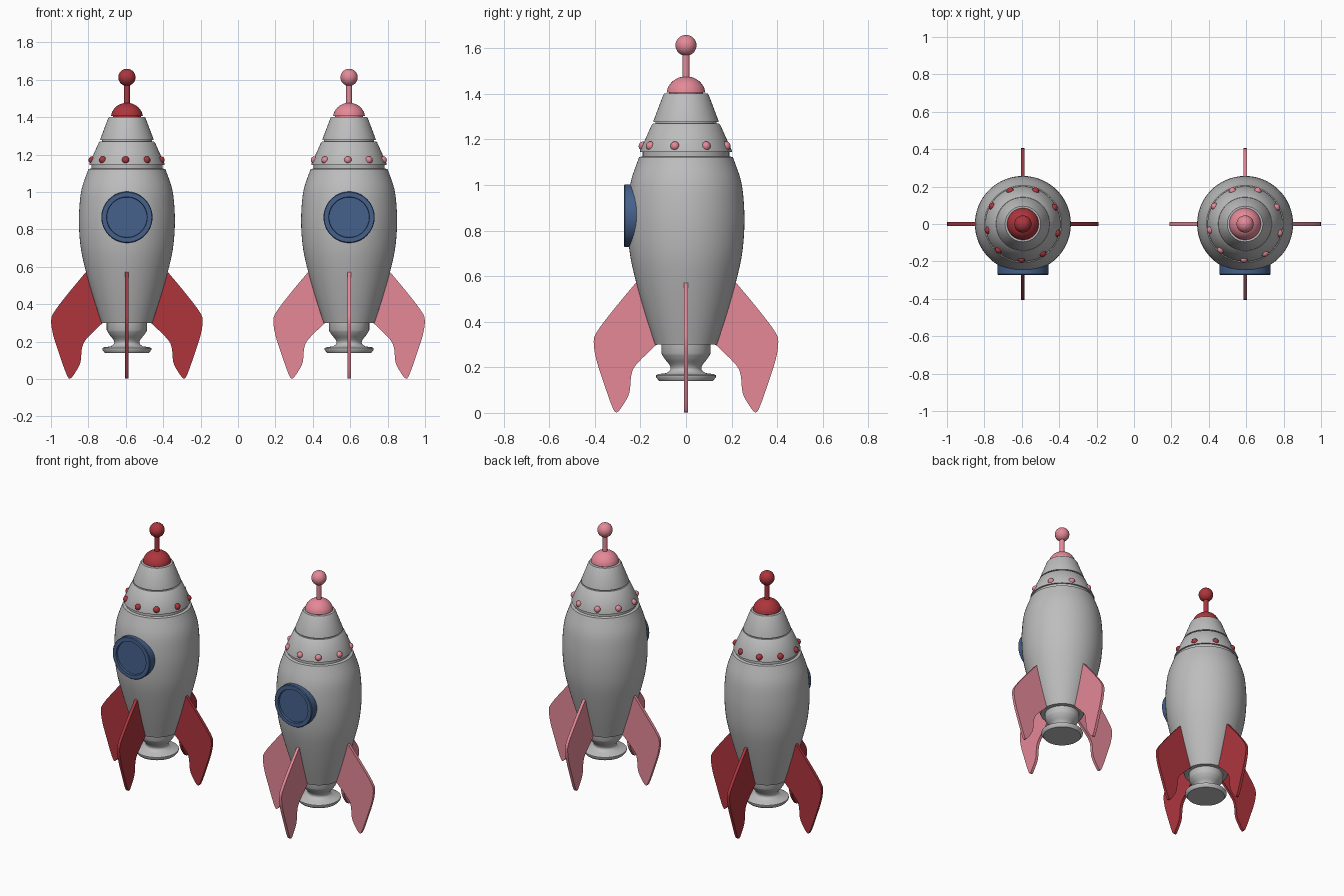
import bpy, bmesh, math
from mathutils import Matrix, Vector

if "Cube" in bpy.data.objects:
    bpy.data.objects.remove(bpy.data.objects["Cube"])


def material(name, rgb):
    m = bpy.data.materials.new(name)
    m.diffuse_color = (*rgb, 1.0)
    m.use_nodes = True
    m.node_tree.nodes["Principled BSDF"].inputs["Base Color"].default_value = m.diffuse_color
    return m


GREY = material("hull grey", (0.51, 0.51, 0.51))
BLUE = material("window blue", (0.06, 0.12, 0.26))
RED = material("dark red", (0.42, 0.036, 0.046))
PINK = material("soft pink", (0.78, 0.25, 0.31))


def finish(bm, name, mat, x, angle=35):
    bmesh.ops.recalc_face_normals(bm, faces=bm.faces)
    me = bpy.data.meshes.new(name)
    bm.to_mesh(me)
    bm.free()
    me.materials.append(mat)
    ob = bpy.data.objects.new(name, me)
    bpy.context.collection.objects.link(ob)
    ob.location.x = x
    bpy.ops.object.select_all(action='DESELECT')
    ob.select_set(True)
    bpy.context.view_layer.objects.active = ob
    bpy.ops.object.shade_smooth_by_angle(angle=math.radians(angle))
    return ob


def smooth_path(pts, steps=4):
    """Catmull-Rom curve through the points."""
    p = [Vector(q) for q in pts]
    p = [2 * p[0] - p[1]] + p + [2 * p[-1] - p[-2]]
    out = []
    for a, b, c, d in zip(p, p[1:], p[2:], p[3:]):
        for i in range(steps):
            t = i / steps
            out.append(0.5 * (2 * b + (c - a) * t + (2 * a - 5 * b + 4 * c - d) * t * t
                              + (3 * b - a - 3 * c + d) * t ** 3))
    return [tuple(v) for v in out] + [tuple(pts[-1])]


def lathe(profile, n=64):
    """Turn a (radius, height) profile about z, closing both ends."""
    bm = bmesh.new()
    rings = []
    for r, z in profile:
        rings.append([bm.verts.new((r * math.cos(2 * math.pi * k / n),
                                    r * math.sin(2 * math.pi * k / n), z)) for k in range(n)])
    for a, b in zip(rings, rings[1:]):
        for k in range(n):
            j = (k + 1) % n
            bm.faces.new((a[k], a[j], b[j], b[k]))
    bm.faces.new(rings[0])
    bm.faces.new(rings[-1])
    return bm


BODY = smooth_path([(0.136, 0.30), (0.178, 0.43), (0.218, 0.57), (0.245, 0.69), (0.256, 0.81),
                    (0.254, 0.92), (0.241, 1.02), (0.206, 1.122)])
HULL = BODY + [(0.190, 1.126), (0.190, 1.145),                  # groove
               (0.201, 1.145), (0.201, 1.152), (0.150, 1.265), (0.144, 1.270),
               (0.134, 1.270), (0.134, 1.277),                  # groove
               (0.143, 1.277), (0.142, 1.284), (0.100, 1.395), (0.095, 1.402), (0.07, 1.402)]
NOZZLE = ([(0.108, 0.31), (0.108, 0.262)]
          + smooth_path([(0.103, 0.252), (0.092, 0.235), (0.072, 0.21), (0.068, 0.19), (0.085, 0.175)])
          + [(0.122, 0.170), (0.131, 0.165), (0.131, 0.156), (0.118, 0.140)])
PORTHOLE = [(0.137, 0.19), (0.137, 0.268), (0.133, 0.273), (0.109, 0.273), (0.107, 0.260)]
DOME = [(0.075, 1.395), (0.075, 1.407)] + smooth_path(
    [(0.085, 1.407), (0.078, 1.430), (0.060, 1.454), (0.035, 1.470), (0.012, 1.476)])
FIN = ([(0.11, 0.31), (0.19, 0.57), (0.217, 0.572)]
       + smooth_path([(0.225, 0.565), (0.31, 0.463), (0.385, 0.365), (0.405, 0.315), (0.394, 0.235),
                      (0.362, 0.135), (0.325, 0.03), (0.304, 0.002), (0.273, 0.04), (0.248, 0.09),
                      (0.241, 0.16), (0.220, 0.21), (0.135, 0.295)], 3))
RIVET_ANGLES = [-92, -56, -15, 28, 69, 111, 150, 190, 227]


def fins(x, mat):
    for i, side in enumerate(("right", "back", "left", "front")):
        bm = bmesh.new()
        face = bm.faces.new([bm.verts.new((r, -0.0095, z)) for r, z in FIN])
        ext = bmesh.ops.extrude_face_region(bm, geom=[face])
        bmesh.ops.translate(bm, vec=(0, 0.019, 0),
                            verts=[v for v in ext["geom"] if isinstance(v, bmesh.types.BMVert)])
        bmesh.ops.rotate(bm, verts=bm.verts, matrix=Matrix.Rotation(i * math.pi / 2, 3, 'Z'))
        finish(bm, side + "_fin", mat, x)


def rocket(x, accent):
    # hull with two grooves, and engine nozzle
    finish(lathe(HULL), "hull", GREY, x, 30)
    finish(lathe(NOZZLE), "nozzle", GREY, x, 40)

    # round window on the front
    bm = lathe(PORTHOLE)
    bmesh.ops.rotate(bm, verts=bm.verts, matrix=Matrix.Rotation(math.pi / 2, 3, 'X'))
    bmesh.ops.translate(bm, verts=bm.verts, vec=(0, 0, 0.865))
    finish(bm, "porthole", BLUE, x)

    # nose dome, antenna and ball
    finish(lathe(DOME, 48), "nose_cap", accent, x)
    finish(lathe([(0.016, 1.46), (0.016, 1.59)], 24), "antenna", accent, x)
    bm = bmesh.new()
    bmesh.ops.create_uvsphere(bm, u_segments=32, v_segments=16, radius=0.046,
                              matrix=Matrix.Translation((0, 0, 1.613)))
    finish(bm, "antenna_ball", accent, x)

    # ring of rivets
    bm = bmesh.new()
    for a in RIVET_ANGLES:
        t = math.radians(a)
        bmesh.ops.create_uvsphere(
            bm, u_segments=16, v_segments=10, radius=0.020,
            matrix=Matrix.Translation((0.188 * math.cos(t), 0.188 * math.sin(t), 1.171)))
    finish(bm, "rivets", accent, x, 60)

    fins(x, accent)


rocket(-0.594, RED)
rocket(0.594, PINK)
